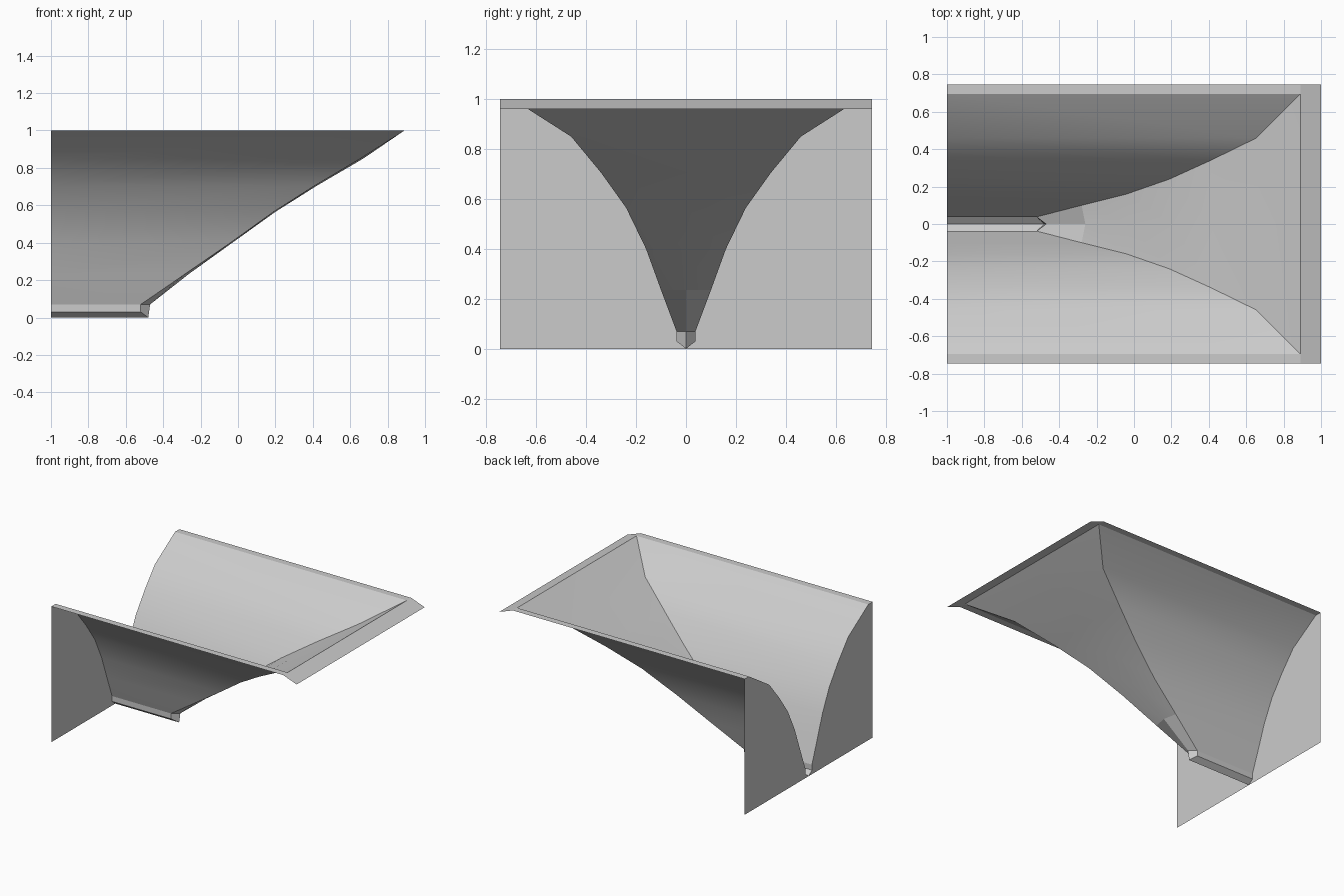
import bpy, bmesh, math

cube = bpy.data.objects.get("Cube")
if cube:
    bpy.data.objects.remove(cube, do_unlink=True)

grey = bpy.data.materials.new("light grey")
grey.use_nodes = True
grey.diffuse_color = (0.6, 0.6, 0.6, 1)
grey.node_tree.nodes["Principled BSDF"].inputs["Base Color"].default_value = (0.6, 0.6, 0.6, 1)

BACK, FRONT, HALF = -1.0, 1.0, 0.745

# Seam between trough side and ramp: x, y, z, and how far the ramp bulges forward
SEAM = [(-0.52, 0.038, 0.07, 0.05), (-0.28, 0.1, 0.235, 0.02), (-0.04, 0.16, 0.40, 0.01),
        (0.19, 0.24, 0.565, 0.01), (0.41, 0.34, 0.705, 0.012),
        (0.655, 0.46, 0.85, 0.015), (0.89, 0.695, 1.0, 0)]
# Keel half section at the side and at the tip
KEEL = [(0.038, 0.07), (0.038, 0.03), (0, 0)]


def build(name, faces, smooth=False):
    """Make a shell from lists of corner points, welding shared corners."""
    bm = bmesh.new()
    for f in faces:
        bm.faces.new([bm.verts.new(p) for p in f])
    bmesh.ops.remove_doubles(bm, verts=bm.verts, dist=1e-4)
    mesh = bpy.data.meshes.new(name)
    bm.to_mesh(mesh)
    bm.free()
    mesh.materials.append(grey)
    ob = bpy.data.objects.new(name, mesh)
    bpy.context.collection.objects.link(ob)
    if smooth:
        bpy.ops.object.select_all(action='DESELECT')
        ob.select_set(True)
        bpy.context.view_layer.objects.active = ob
        bpy.ops.object.shade_smooth_by_angle(angle=math.radians(30))
    return ob


def flip(face):
    return [(x, -y, z) for x, y, z in reversed(face)]


def both(faces):
    return faces + [flip(f) for f in faces]


# Curved trough sides, running from the end plate to the ramp seam
side = [[(BACK, b[1], b[2]), (BACK, a[1], a[2]), a[:3], b[:3]]
        for a, b in zip(SEAM, SEAM[1:])]
build("left_trough_side", side, True)
build("right_trough_side", [flip(f) for f in side], True)

# Ramp closing the trough, with a folded foot that blends into the keel tip
ramp = [[a[:3], (a[0] + a[3], 0, a[2]), (b[0] + b[3], 0, b[2]), b[:3]]
        for a, b in zip(SEAM, SEAM[1:])]
build("ramp_foot", both(ramp[:1]))
build("ramp", both(ramp[1:]), True)

# Keel channel with pointed nose
(ky, kt), (_, kb), _ = KEEL
kx = SEAM[0][0]
keel = [[(BACK, ky, kt), (BACK, ky, kb), (kx, ky, kb), (kx, ky, kt)],
        [(BACK, ky, kb), (BACK, 0, 0), (-0.48, 0, 0), (kx, ky, kb)],
        [(kx, ky, kt), (kx, ky, kb), (-0.48, 0, 0), (-0.47, 0, kt)]]
build("keel_channel", both(keel))

# Flat side rims and the sloping front lip
lip_x, rim_y = SEAM[-1][0], SEAM[-1][1]
build("side_rims", both([[(BACK, rim_y, 1), (lip_x, rim_y, 1), (lip_x, HALF, 1), (BACK, HALF, 1)]]))
build("front_lip", [[(lip_x, -HALF, 1), (FRONT, -HALF, 0.96), (FRONT, HALF, 0.96), (lip_x, HALF, 1)]])

# Back end plate, cut out to the trough section
section = [(0, 0)] + KEEL[1::-1] + [(s[1], s[2]) for s in SEAM[1:]]
plate = [[(BACK, HALF, a[1]), (BACK, HALF, b[1]), (BACK, b[0], b[1]), (BACK, a[0], a[1])]
         for a, b in zip(section, section[1:])]
build("end_plate", both(plate))
